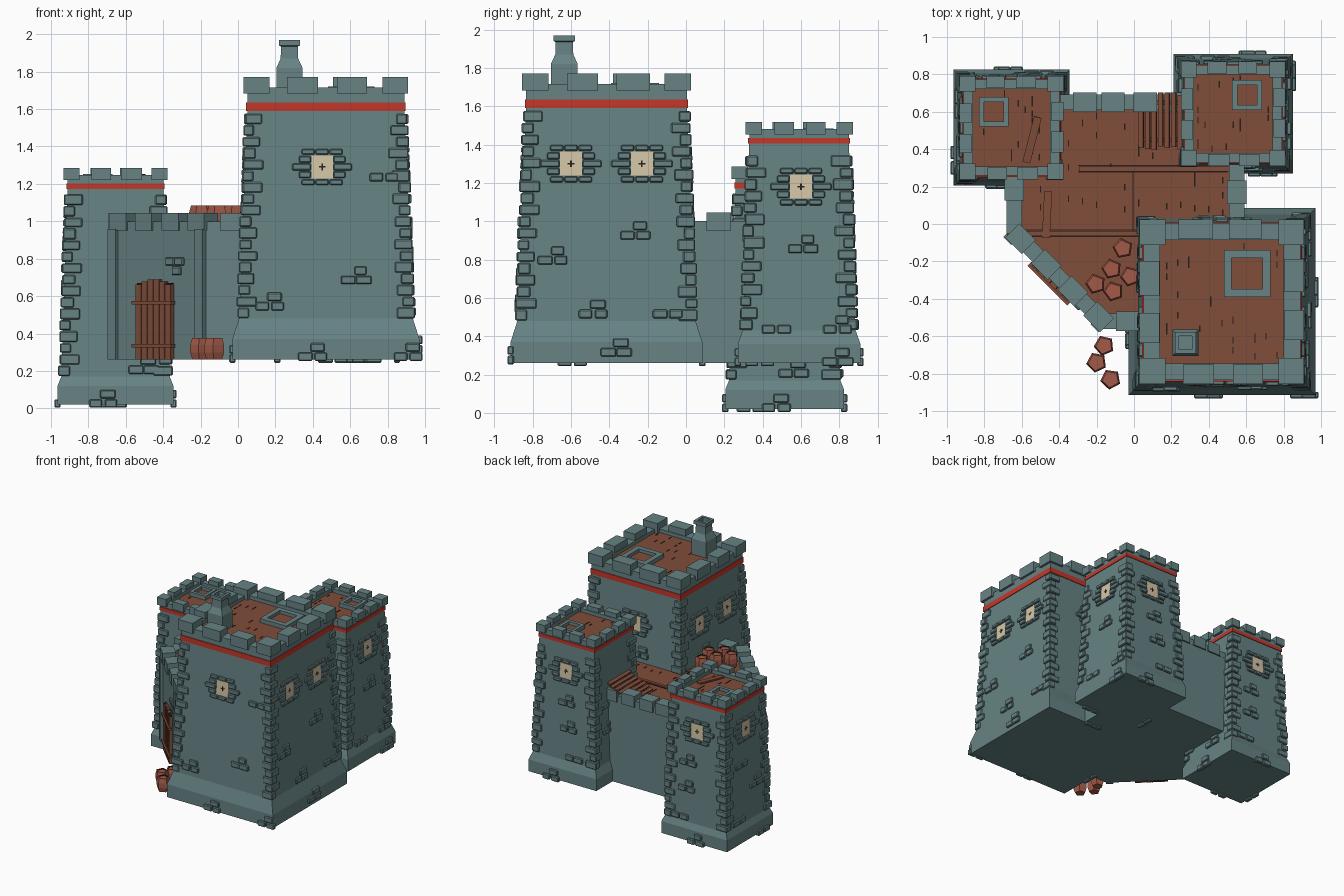
import bpy, bmesh, math, random
from mathutils import Matrix, Vector

if "Cube" in bpy.data.objects:
    bpy.data.objects.remove(bpy.data.objects["Cube"])

random.seed(4)
COL = {"slate_stone": (0.135, 0.225, 0.23), "red_band": (0.55, 0.04, 0.023),
       "brown_wood": (0.22, 0.075, 0.042), "barrel_wood": (0.36, 0.1, 0.065),
       "cream_window": (0.66, 0.56, 0.38), "dark_gap": (0.02, 0.014, 0.012)}
MATS = {}
for n, c in COL.items():
    MATS[n] = bpy.data.materials.new(n)
    MATS[n].diffuse_color = (*c, 1)
STONE, RED, WOOD, BARREL, CREAM, DARK = COL


def finish(name, bm, mats, bevel=0):
    bmesh.ops.recalc_face_normals(bm, faces=bm.faces)
    me = bpy.data.meshes.new(name)
    bm.to_mesh(me)
    bm.free()
    for m in mats:
        me.materials.append(MATS[m])
    ob = bpy.data.objects.new(name, me)
    bpy.context.collection.objects.link(ob)
    if bevel:
        b = ob.modifiers.new("bevel", 'BEVEL')
        b.width, b.segments = bevel, 1
    return ob


def box(bm, mat, loc, size):
    """Box of given size at loc inside the frame mat."""
    bmesh.ops.create_cube(bm, size=1, matrix=mat @ Matrix.Translation(loc) @ Matrix.Diagonal((*size, 1)))


def loft(name, rings, n, cx, cy, rot, bands, mats):
    """Stack of n-sided rings (radius, z); bands = material of each band, last one is the top cap."""
    bm = bmesh.new()
    loops = [[bm.verts.new((cx + r * math.cos(rot + 2 * math.pi * i / n),
                            cy + r * math.sin(rot + 2 * math.pi * i / n), z)) for i in range(n)] for r, z in rings]
    for k in range(len(loops) - 1):
        for i in range(n):
            j = (i + 1) % n
            bm.faces.new((loops[k][i], loops[k][j], loops[k + 1][j], loops[k + 1][i])).material_index = bands[k]
    bm.faces.new(loops[0][::-1])
    bm.faces.new(loops[-1]).material_index = bands[-1]
    return finish(name, bm, mats)


def square(name, rings, cx, cy, bands, mats):
    return loft(name, [(h * math.sqrt(2), z) for h, z in rings], 4, cx, cy, math.pi / 4, bands, mats)


I4 = Matrix.Identity(4)


def tower(name, cx, cy, z0, z1, z2, hb, hm, ht, band, top, mer, windows, hatch, clusters):
    """z0 base, z1-z2 plinth slope, then taper to a red band, a parapet and merlons."""
    zb, zw, zf = top, top + band, top + band + mer * 0.9
    inner = ht - mer
    square(name + "_body", [(hb, z0), (hb, z1), (hm, z2), (ht, zb), (ht + .006, zb), (ht + .006, zw), (ht, zw),
                            (ht, zf), (inner, zf), (inner, zf - .03)],
           cx, cy, [0, 0, 0, 1, 1, 1, 0, 0, 0, 2], [STONE, RED, WOOD])

    def half(z):
        if z < z2:
            return hb if z < z1 else hb + (hm - hb) * (z - z1) / (z2 - z1)
        return hm + (ht - hm) * (z - z2) / (zb - z2)

    st, me, pane, bars = bmesh.new(), bmesh.new(), bmesh.new(), bmesh.new()
    s = ht / 0.42
    for k in range(4):
        F = Matrix.Translation((cx, cy, 0)) @ Matrix.Rotation(k * math.pi / 2, 4, 'Z')
        # merlons: one corner block and two middle blocks per side
        e, hgt, zc = ht + .02, .035 + mer * .6, zf + mer * .12
        w = .15 * s
        box(me, F, (-e + w * .46, -e + w * .46, zc), (w * .92, w * .92, hgt))
        for u in (-.125 * s, .14 * s):
            box(me, F, (u, -e + w * .35, zc), (w * random.uniform(1.05, 1.25), w * .7, hgt))
        # corner stones
        z, i = z2 + .03, 0
        while z < zb - .04:
            a, b = (.1, .065) if i % 2 else (.065, .1)
            a, b = a * random.uniform(.85, 1.1), b * random.uniform(.85, 1.1)
            h = half(z) + random.uniform(.008, .02)
            box(st, F, (-h + a / 2, -h + b / 2, z), (a, b, random.uniform(.048, .06)))
            z, i = z + .061, i + 1
        # windows with stone surrounds
        for u, z in windows.get(k, ()):
            h = -half(z)
            P = F @ Matrix.Translation((u, h, z)) @ Matrix.Rotation(-(hm - ht) / (zb - z2), 4, 'X')
            box(pane, P, (0, 0, 0), (.115, .012, .125))
            box(bars, P, (0, -.006, 0), (.035, .004, .008))
            box(bars, P, (0, -.006, 0), (.008, .004, .035))
            for r in (-2, 2):
                for v in (-.075, 0, .075):
                    box(st, P, (v, 0, r * .041), (.07, .035, .03))
            for sx in (-1, 1):
                for r in (-1, 0, 1):
                    w0 = .1 if r == 0 else .065
                    box(st, P, (sx * (.06 + w0 / 2), 0, r * .041), (w0, .035, .036))
        # loose groups of wall stones
        groups = clusters.get(k) or [(random.uniform(-.55, .55) * hm, z2 + (zb - z2) * t) for t in (.06, .3, .52)] \
            + [(random.uniform(-.7, .7) * hb, z0 + .03)]
        for u, z in groups:
            for du, dz in ((-.04, -.024), (.042, -.024), (.025, .026))[:random.choice((2, 3, 3))]:
                box(st, F, (u + du, -half(z + dz), z + dz), (random.uniform(.065, .085), .034, .045))
    finish(name + "_stones", st, [STONE], .006)
    finish(name + "_merlons", me, [STONE])
    finish(name + "_window_panes", pane, [CREAM])
    finish(name + "_window_bars", bars, [DARK])
    # roof hatch frame
    x, y, h = hatch
    f = zf - .03
    square(name + "_hatch", [(h, f), (h, f + .035), (h * .66, f + .035), (h * .66, f + .008)], x, y,
           [0, 0, 0, 1], [STONE, WOOD])
    # dark joints in the roof boards
    bm = bmesh.new()
    for _ in range(int(90 * inner)):
        box(bm, I4, (cx + random.randint(-5, 5) * inner / 5.6, cy + random.uniform(-.9, .9) * inner, f), (.007, .035, .006))
    finish(name + "_board_joints", bm, [DARK])
    return f


tower("main_tower", .47, -.415, .26, .37, .48, .50, .465, .42, .045, 1.59, .09,
      {0: [(-.02, 1.29)], 1: [(-.185, 1.3), (.185, 1.3)], 2: [(0, 1.29)], 3: [(-.185, 1.3), (.185, 1.3)]},
      (.605, -.265, .125),
      {0: [(.31, 1.26), (.16, .71), (-.3, .57), (-.07, .3), (.44, .3)],
       1: [(-.28, .82), (.15, .95), (-.07, .54), (.32, .54), (.05, .34)]})
tower("rear_tower", .53, .59, .26, .36, .43, .32, .295, .26, .03, 1.405, .05,
      {1: [(.01, 1.18)], 2: [(0, 1.18)]}, (.605, .69, .08),
      {1: [(.02, .88), (-.12, .46), (.2, .46), (.2, .29)]})
left_floor = tower("left_tower", -.655, .515, .02, .12, .17, .31, .29, .257, .03, 1.172, .05,
                   {2: [(0, .95)], 3: [(0, .95)]}, (-.75, .6, .078), {})

# chimney
square("chimney", [(.07, 1.68), (.07, 1.82), (.047, 1.87), (.045, 1.935), (.057, 1.94), (.057, 1.97),
                   (.035, 1.97), (.035, 1.93)], .275, -.635, [0] * 8, [STONE])

# courtyard block with wooden deck
FLOOR = .97
outline = [(-.68, .4), (-.68, -.06), (-.18, -.56), (.3, -.56), (.3, -.1), (.59, -.1), (.59, .5), (.3, .5),
           (.3, .69), (-.5, .69), (-.5, .4)]
bm = bmesh.new()
base = bm.faces.new([bm.verts.new((x, y, .26)) for x, y in outline])
up = bmesh.ops.extrude_face_region(bm, geom=[base])["geom"]
bmesh.ops.translate(bm, verts=[g for g in up if isinstance(g, bmesh.types.BMVert)], vec=(0, 0, FLOOR - .26))
for g in up:
    if isinstance(g, bmesh.types.BMFace):
        g.material_index = 1
finish("courtyard_block", bm, [STONE, WOOD])

# curtain wall parapets and merlons
wall, mer = bmesh.new(), bmesh.new()
for p, q, ts in (((-.64, .3), (-.64, -.05), (.32,)),
                 ((-.64, -.045), (-.165, -.52), (.07, .36, .66, .95)),
                 ((-.165, -.52), (.1, -.52), (.5,)),
                 ((.55, -.05), (.55, .35), (.55,)),
                 ((-.45, .65), (.3, .65), (.25, .45, .68, .9))):
    p, q = Vector((*p, 0)), Vector((*q, 0))
    d = q - p
    M = Matrix.Translation(p) @ Matrix.Rotation(math.atan2(d.y, d.x), 4, 'Z')
    box(wall, M, (d.length / 2, 0, .975), (d.length, .083, .05))
    for t in ts:
        box(mer, M, (d.length * t, 0, .997), (.125, .105, .095))
finish("curtain_parapet", wall, [STONE])
finish("curtain_merlons", mer, [STONE])

# gate wall corner piers, wall stones and plank door, in the frame of the diagonal wall
G = Matrix.Translation((-.43, -.31, .26)) @ Matrix.Rotation(-math.pi / 4, 4, 'Z')
bm = bmesh.new()
for x in (-.33, .33):
    box(bm, G, (x, .01, .35), (.06, .06, .7))
finish("gate_piers", bm, [STONE])
bm = bmesh.new()
for x, z in ((.1, .525), (.17, .525), (.15, .475)):
    box(bm, G, (x, 0, z), (.065, .03, .044))
finish("gate_stones", bm, [STONE], .006)
door, gap = bmesh.new(), bmesh.new()
for i in range(6):
    h = .43 - .006 * abs(i - 2.5) ** 1.7
    box(door, G, ((i - 2.5) * .045 - .01, -.01, h / 2), (.041, .028, h))
for z in (.075, .305):
    box(door, G, (-.01, -.022, z), (.3, .03, .018))
box(gap, G, (-.01, -.004, .205), (.26, .024, .41))
finish("gate_door", door, [WOOD])
finish("gate_door_gaps", gap, [DARK])

# deck beams, loose planks and board joints
bm = bmesh.new()
box(bm, I4, (.13, .295, FLOOR), (.85, .026, .024))
box(bm, I4, (-.27, -.05, FLOOR), (.66, .026, .024))
for x, y, z, L, a, tilt in ((-.465, .05, FLOOR + .012, .25, -.05, 0), (-.545, .45, left_floor + .02, .25, -.25, .08)):
    M = Matrix.Translation((x, y, z)) @ Matrix.Rotation(a, 4, 'Z') @ Matrix.Rotation(tilt, 4, 'X')
    box(bm, M, (0, 0, 0), (.042, L, .014))
finish("deck_beams_and_planks", bm, [WOOD])
bm = bmesh.new()
box(bm, I4, (-.005, .12, FLOOR), (.007, .33, .006))
for y in (.278, .312, -.033, -.067):
    box(bm, I4, (.1 if y > .1 else -.28, y, FLOOR), (.8 if y > .1 else .6, .005, .006))
for _ in range(45):
    box(bm, I4, (-.5 + random.randint(0, 13) * .075, random.uniform(0, .6), FLOOR), (.007, .035, .006))
finish("deck_joints", bm, [DARK])

# ramp ladder up to the rear tower
bm = bmesh.new()
L = Matrix.Translation((.145, .55, 1.03)) @ Matrix.Rotation(-.4, 4, 'Y')
for y in (-.1, .1):
    box(bm, L, (0, y, -.012), (.28, .025, .02))
for i in range(7):
    box(bm, L, ((i - 3) * .038, random.uniform(-.01, .01), .006), (.026, .29, .014))
finish("ramp_ladder", bm, [WOOD])

# five-sided barrels on the deck and by the gate
for i, (x, y, z) in enumerate([(-.06, -.13, FLOOR), (-.12, -.24, FLOOR), (-.205, -.32, FLOOR), (-.11, -.36, FLOOR),
                               (-.02, -.28, FLOOR), (-.16, -.65, .26), (-.2, -.74, .26), (-.125, -.83, .26)]):
    loft(f"barrel_{i + 1}", [(.044, z), (.056, z + .038), (.056, z + .078), (.046, z + .115), (.038, z + .115),
                             (.038, z + .107)], 5, x, y, .5 + i * 1.3, [0, 0, 0, 0, 1, 0], [BARREL, DARK])

for m in bpy.data.materials:
    if m.users and not m.is_grease_pencil:
        m.use_nodes = True
        m.node_tree.nodes["Principled BSDF"].inputs["Base Color"].default_value = m.diffuse_color
